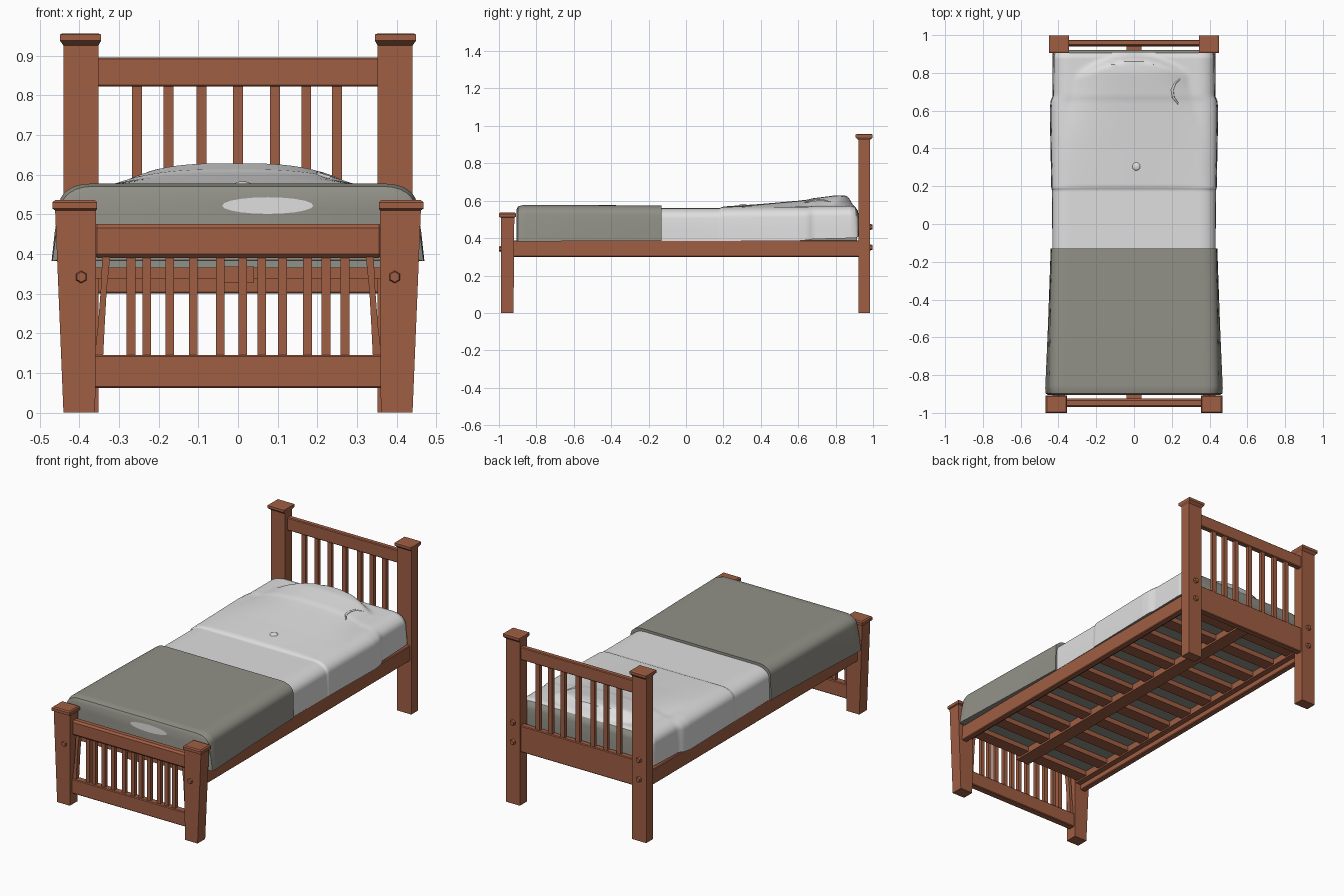
import bpy, bmesh, math
from mathutils import Matrix

if "Cube" in bpy.data.objects:
    bpy.data.objects.remove(bpy.data.objects["Cube"])


def material(name, rgb):
    m = bpy.data.materials.new(name)
    m.diffuse_color = (*rgb, 1)
    m.use_nodes = True
    m.node_tree.nodes["Principled BSDF"].inputs["Base Color"].default_value = m.diffuse_color
    return m


WOOD = material("reddish wood", (0.35, 0.112, 0.057))
GREY = material("grey blanket", (0.285, 0.28, 0.243))
WHITE = material("white linen", (0.74, 0.74, 0.74))


def finish(name, bm, mats, smooth=False):
    bmesh.ops.recalc_face_normals(bm, faces=bm.faces)
    me = bpy.data.meshes.new(name)
    bm.to_mesh(me)
    bm.free()
    for m in mats:
        me.materials.append(m)
    ob = bpy.data.objects.new(name, me)
    bpy.context.collection.objects.link(ob)
    if smooth:
        bpy.ops.object.select_all(action='DESELECT')
        ob.select_set(True)
        bpy.context.view_layer.objects.active = ob
        bpy.ops.object.shade_smooth_by_angle(angle=math.radians(35))
    return ob


def add_prism(bm, levels):
    """Stack of rectangles (z, x0, x1, y0, y1) joined into one solid."""
    rings = [[bm.verts.new(p) for p in ((x0, y0, z), (x1, y0, z), (x1, y1, z), (x0, y1, z))]
             for z, x0, x1, y0, y1 in levels]
    for a, b in zip(rings, rings[1:]):
        for i in range(4):
            j = (i + 1) % 4
            bm.faces.new((a[i], a[j], b[j], b[i]))
    bm.faces.new(rings[0])
    bm.faces.new(rings[-1])


def box(name, x0, x1, y0, y1, z0, z1, bevel=0.004):
    bm = bmesh.new()
    add_prism(bm, [(z0, x0, x1, y0, y1), (z1, x0, x1, y0, y1)])
    if bevel:
        bmesh.ops.bevel(bm, geom=bm.edges[:], offset=bevel, segments=1, affect='EDGES')
    return finish(name, bm, [WOOD])


def stack(name, levels, s):
    """Tapered post, mirrored in x by s."""
    bm = bmesh.new()
    add_prism(bm, [(z, s * a, s * b, c, d) for z, a, b, c, d in levels])
    return finish(name, bm, [WOOD])


def bolt(name, x, y, z):
    bm = bmesh.new()
    bmesh.ops.create_cone(bm, cap_ends=True, segments=6, radius1=0.018, radius2=0.013, depth=0.016,
                          matrix=Matrix.Translation((x, y, z)) @
                          Matrix.Rotation(math.radians(90 if y < 0 else -90), 4, 'X'))
    finish(name, bm, [WOOD])


# posts with flared caps, and bolts
for s, side in ((-1, "left"), (1, "right")):
    stack(f"{side}_head_post", [
        (0, .352, .44, .922, .984), (.925, .352, .44, .922, .984), (.938, .345, .449, .906, .998),
        (.953, .345, .449, .906, .998), (.956, .352, .443, .912, .992)], s)
    stack(f"{side}_foot_post", [
        (0, .36, .44, -.99, -.922), (.51, .358, .461, -.99, -.918), (.514, .355, .468, -1, -.908),
        (.53, .355, .468, -1, -.908), (.536, .361, .461, -.994, -.914)], s)
    bolt(f"{side}_foot_bolt", s * .395, -.991, .342)
    for z in (.35, .46):
        bolt(f"{side}_head_bolt", s * .395, .988, z)
    # side rail and its inner ledge
    x0, x1 = sorted((s * .398, s * .432))
    box(f"{side}_side_rail", x0, x1, -.925, .93, .30, .388)
    x0, x1 = sorted((s * .365, s * .40))
    box(f"{side}_ledge", x0, x1, -.92, .93, .33, .367, 0)

# headboard
box("head_top_rail", -.36, .36, .945, .975, .822, .895)
box("head_lower_rail", -.36, .36, .94, .975, .30, .45)
for x in (-.255, -.175, -.092, 0, .093, .172, .25):
    box("head_slat", x - .0125, x + .0125, .95, .97, .44, .83, 0)

# footboard
box("foot_top_rail", -.365, .365, -.97, -.925, .39, .476, .01)
box("foot_lower_rail", -.365, .365, -.97, -.93, .062, .145)
for x in (-.27, -.23, -.172, -.113, -.045, .012, .06, .112, .175, .222, .27):
    box("foot_slat", x - .011, x + .011, -.96, -.938, .14, .395, 0)
for s in (-1, 1):
    stack("foot_curved_slat", [
        (.14, .340, .362, -.962, -.936), (.22, .336, .353, -.962, -.936),
        (.31, .331, .346, -.962, -.936), (.395, .322, .342, -.962, -.936)], s)

# bed base: centre beam and cross slats
box("centre_beam", -.04, .04, -.93, .945, .328, .368, 0)
for i in range(11):
    y = -.87 + i * .174
    box("base_slat", -.40, .40, y - .036, y + .036, .338, .366, 0)


def lerp(keys, t):
    for a, b in zip(keys, keys[1:]):
        if t <= b[0]:
            f = max(0, (t - a[0]) / (b[0] - a[0]))
            return [p + (q - p) * f for p, q in zip(a[1:], b[1:])]
    return list(keys[-1][1:])


def smooth01(t):
    t = min(1, max(0, t))
    return t * t * (3 - 2 * t)


def bedding(name, keys, step, radius, bump, mats):
    """Loft of round-shouldered sections; keys = (y, bottom half width, top half width, z bottom, z top)."""
    bm = bmesh.new()
    ys = sorted({k[0] for k in keys} | {round(keys[0][0] + step * i, 4)
                for i in range(1, int((keys[-1][0] - keys[0][0]) / step))})
    rings = []
    for y in ys:
        wb, wt, zb, zt = lerp(keys, y)
        half = [(wb, zb), ((wb * .6 + wt * .4), zb + (zt - radius - zb) * .5)]
        for k in range(7):
            a = math.pi / 2 * k / 6
            half.append((wt - radius * 1.5 * (1 - math.cos(a)), zt - radius * (1 - math.sin(a))))
        xe = half[-1][0]
        top = [(xe - 2 * xe * i / 40, zt) for i in range(1, 40)]
        section = half + top + [(-x, z) for x, z in reversed(half)]
        rings.append([bm.verts.new((x, y, z + (bump(x, y) if z > zt - .002 else 0))) for x, z in section])
    n = len(rings[0])
    for a, b in zip(rings, rings[1:]):
        for i in range(n):
            j = (i + 1) % n
            bm.faces.new((a[i], a[j], b[j], b[i]))
    bm.faces.new(rings[0])
    bm.faces.new(rings[-1])
    bmesh.ops.recalc_face_normals(bm, faces=bm.faces)
    # underside and head end show the grey mattress
    for f in bm.faces:
        if f.normal.z < -.7 or (f.normal.y > .75 and f.calc_center_median().y > .9):
            f.material_index = len(mats) - 1
    return finish(name, bm, mats, True)


def pillow_bump(x, y):
    """Pillow under the sheet: rises toward the head, drops along an arched edge."""
    rise = lerp([(.19, 0), (.2, .004), (.4, .016), (.6, .032), (.72, .046), (.8, .056), (.95, .052)], y)[0]
    width = .40 - .10 * smooth01((y - .3) / .5)
    across = max(0, 1 - abs((x + .01) / width) ** 3)
    edge = .905 - 1.1 * x * x
    return rise * across * smooth01((edge - y) / .05)


bedding("sheet_and_pillow", [
    (-.16, .432, .43, .385, .56), (.18, .434, .43, .385, .56), (.19, .438, .434, .385, .565),
    (.60, .446, .440, .385, .568), (.65, .442, .437, .39, .568), (.68, .430, .425, .395, .572),
    (.88, .428, .424, .40, .573), (.905, .424, .418, .40, .566), (.918, .418, .408, .405, .548),
    (.922, .41, .40, .41, .53)], .015, .055, pillow_bump, [WHITE, GREY])
bedding("blanket", [
    (-.905, .455, .432, .385, .555), (-.897, .468, .445, .382, .57), (-.87, .470, .450, .382, .577),
    (-.55, .456, .445, .384, .577), (-.13, .441, .438, .385, .574)],
    .05, .05, lambda x, y: 0, [GREY])

# mattress underside between the rails
bm = bmesh.new()
add_prism(bm, [(.366, -.41, .41, -.9, .915), (.45, -.41, .41, -.9, .915)])
finish("mattress", bm, [GREY])

# pale patch on the foot end of the blanket
bm = bmesh.new()
bmesh.ops.create_circle(bm, cap_ends=True, segments=20, radius=1,
                        matrix=Matrix.Translation((.075, -.907, .522)) @ Matrix.Rotation(math.pi / 2, 4, 'X')
                        @ Matrix.Diagonal((.115, .021, 1, 1)))
finish("pale_patch", bm, [WHITE])

# button and curled fold on the sheet
bm = bmesh.new()
bmesh.ops.create_uvsphere(bm, u_segments=14, v_segments=8, radius=1,
                          matrix=Matrix.Translation((.012, .305, .575)) @ Matrix.Diagonal((.022, .022, .008, 1)))
finish("button", bm, [WHITE], True)
cu = bpy.data.curves.new("sheet_fold", 'CURVE')
cu.dimensions = '3D'
cu.bevel_depth = .008
cu.bevel_resolution = 2
sp = cu.splines.new('POLY')
pts = [(.245, .77), (.217, .745), (.202, .71), (.208, .67), (.235, .635)]
sp.points.add(len(pts) - 1)
for p, (x, y) in zip(sp.points, pts):
    p.co = (x, y, .571 + pillow_bump(x, y), 1)
    p.radius = 1 - abs(y - .70) * 8
cu.materials.append(WHITE)
bpy.context.collection.objects.link(bpy.data.objects.new("sheet_fold", cu))
